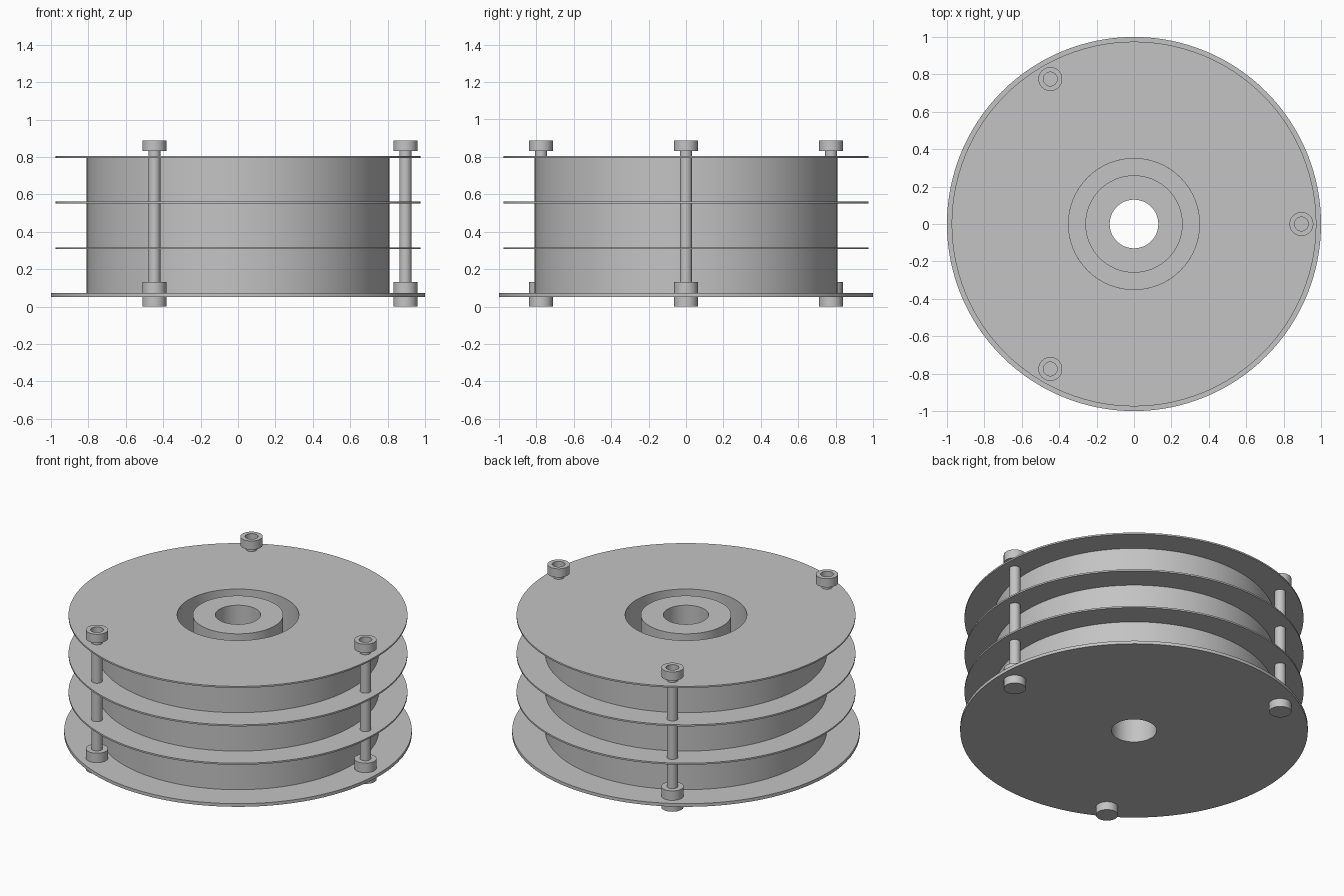
import bpy, bmesh
from math import radians, cos, sin, tau

cube = bpy.data.objects.get("Cube")
if cube:
    bpy.data.objects.remove(cube, do_unlink=True)

grey = bpy.data.materials.new("plain grey")
grey.use_nodes = True
grey.diffuse_color = (0.55, 0.55, 0.55, 1)
grey.node_tree.nodes["Principled BSDF"].inputs["Base Color"].default_value = grey.diffuse_color


def lathe(name, profile, at=(0, 0, 0), steps=96):
    """Spin a closed (radius, height) profile around the z axis."""
    bm = bmesh.new()
    verts = [bm.verts.new((r, 0, z)) for r, z in profile]
    edges = [bm.edges.new((a, b)) for a, b in zip(verts, verts[1:] + verts[:1])]
    bmesh.ops.spin(bm, geom=verts + edges, cent=(0, 0, 0), axis=(0, 0, 1),
                   angle=tau, steps=steps, use_merge=True)
    bmesh.ops.remove_doubles(bm, verts=bm.verts, dist=1e-5)
    bmesh.ops.dissolve_degenerate(bm, edges=bm.edges, dist=1e-6)
    bmesh.ops.recalc_face_normals(bm, faces=bm.faces)
    mesh = bpy.data.meshes.new(name)
    bm.to_mesh(mesh)
    bm.free()
    mesh.materials.append(grey)
    ob = bpy.data.objects.new(name, mesh)
    ob.location = at
    bpy.context.collection.objects.link(ob)
    bpy.ops.object.select_all(action='DESELECT')
    ob.select_set(True)
    bpy.context.view_layer.objects.active = ob
    bpy.ops.object.shade_smooth_by_angle(angle=radians(30))
    return ob


def ring(name, inner, outer, low, high, **kw):
    return lathe(name, [(inner, low), (outer, low), (outer, high), (inner, high)], **kw)


BORE, HUB, WELL, CORE, FLANGE, RIM = 0.13, 0.26, 0.35, 0.81, 0.975, 1.0
BASE_LOW, BASE_TOP, HALF = 0.052, 0.072, 0.005
flange_heights = (0.312, 0.556, 0.8)

# Base plate and central hub
ring("base_plate", BORE, RIM, BASE_LOW, BASE_TOP, steps=128)
ring("hub", BORE, HUB, BASE_TOP, 0.805)

# Stacked drums, each capped by a thin flange
floor = BASE_TOP
for i, z in enumerate(flange_heights, 1):
    ring(f"drum_{i}", WELL, CORE, floor, z - HALF)
    ring(f"flange_{i}", WELL, FLANGE, z - HALF, z + HALF, steps=128)
    floor = z + HALF

# Three bolts around the rim
for i in range(3):
    a = tau * i / 3
    at = (0.895 * cos(a), 0.895 * sin(a), 0)
    ring(f"bolt_foot_{i + 1}", 0, 0.064, 0, BASE_LOW, at=at, steps=32)
    ring(f"bolt_rod_{i + 1}", 0, 0.032, BASE_LOW, 0.832, at=at, steps=32)
    ring(f"lock_nut_{i + 1}", 0.03, 0.064, BASE_TOP, 0.132, at=at, steps=32)
    lathe(f"bolt_cap_{i + 1}",
          [(0, 0.832), (0.064, 0.832), (0.064, 0.887), (0.037, 0.887),
           (0.037, 0.85), (0, 0.85)], at=at, steps=32)
